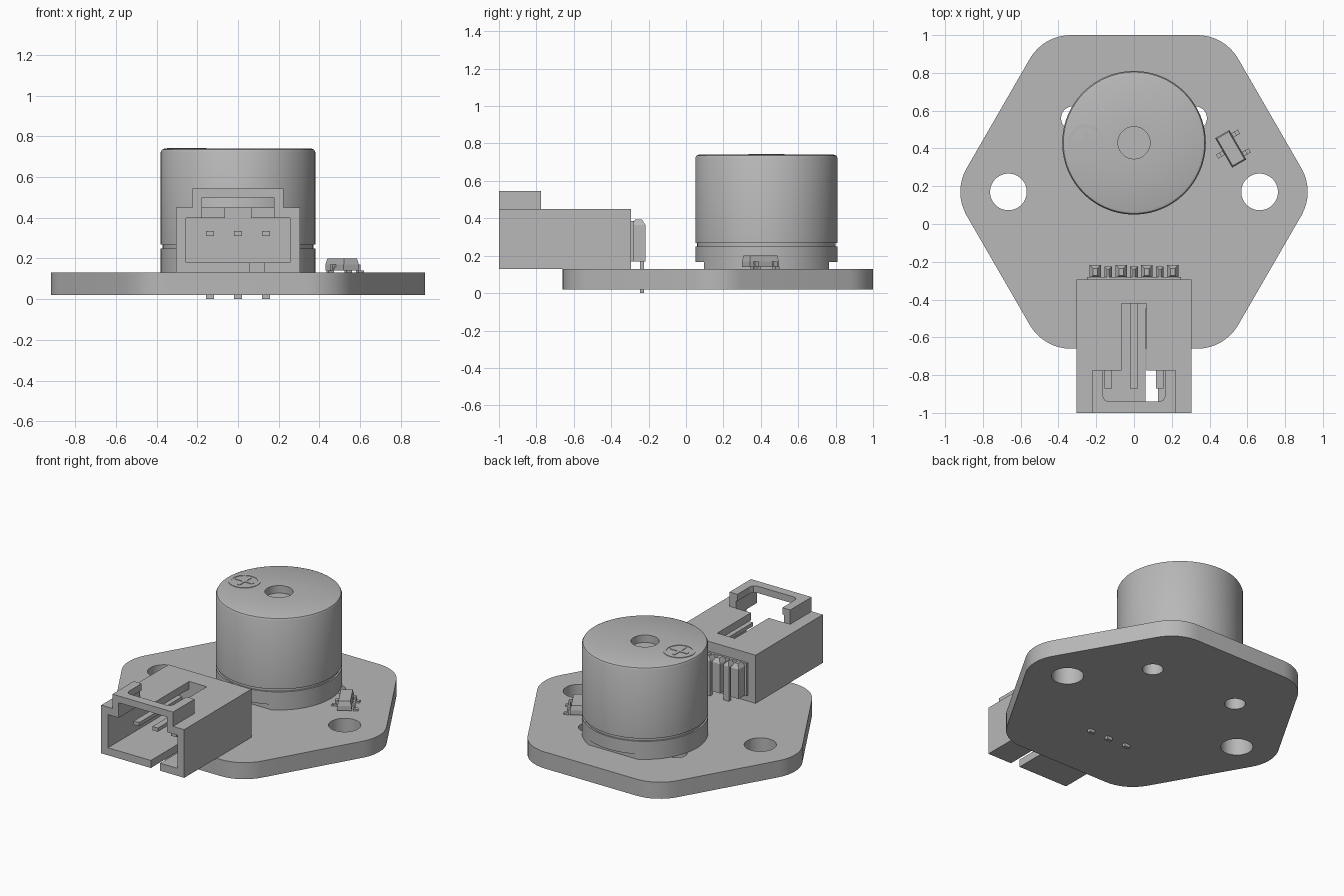
import bpy, bmesh, math
from mathutils import Matrix, Vector

cube = bpy.data.objects.get("Cube")
if cube:
    bpy.data.objects.remove(cube, do_unlink=True)

GREY = (0.48, 0.48, 0.48, 1)
grey = bpy.data.materials.new("plain grey")
grey.use_nodes = True
grey.diffuse_color = GREY
grey.node_tree.nodes["Principled BSDF"].inputs["Base Color"].default_value = GREY


def finish(name, bm):
    bmesh.ops.recalc_face_normals(bm, faces=bm.faces)
    mesh = bpy.data.meshes.new(name)
    bm.to_mesh(mesh)
    bm.free()
    mesh.materials.append(grey)
    obj = bpy.data.objects.new(name, mesh)
    bpy.context.collection.objects.link(obj)
    return obj


def box(name, x, y, z, taper=0.0, matrix=None):
    """Box from ranges; taper pulls the top in on all sides."""
    bm = bmesh.new()
    bmesh.ops.create_cube(bm, size=1)
    for v in bm.verts:
        s = v.co * 2
        inset = taper if s.z > 0 else 0
        v.co = Vector(((x[0] + x[1]) / 2 + s.x * ((x[1] - x[0]) / 2 - inset),
                       (y[0] + y[1]) / 2 + s.y * ((y[1] - y[0]) / 2 - inset),
                       z[0] if s.z < 0 else z[1]))
    if matrix:
        bm.transform(matrix)
    return finish(name, bm)


def prism(name, points, z0, z1):
    """Upright extrusion of a plan outline."""
    bm = bmesh.new()
    face = bm.faces.new([bm.verts.new((px, py, z0)) for px, py in points])
    top = bmesh.ops.extrude_face_region(bm, geom=[face])["geom"]
    bmesh.ops.translate(bm, vec=(0, 0, z1 - z0),
                        verts=[g for g in top if isinstance(g, bmesh.types.BMVert)])
    return finish(name, bm)


def circle(cx, cy, r, n=48):
    return [(cx + r * math.cos(math.tau * i / n), cy + r * math.sin(math.tau * i / n))
            for i in range(n)]


def lathe(name, profile, cx, cy, n=96):
    bm = bmesh.new()
    verts = [bm.verts.new((r, 0, z)) for r, z in profile]
    edges = [bm.edges.new(pair) for pair in zip(verts, verts[1:])]
    bmesh.ops.spin(bm, geom=verts + edges, cent=(0, 0, 0), axis=(0, 0, 1),
                   angle=math.tau, steps=n, use_duplicate=False)
    bmesh.ops.remove_doubles(bm, verts=bm.verts, dist=1e-4)
    bm.transform(Matrix.Translation((cx, cy, 0)))
    return finish(name, bm)


def boolean(obj, tool, operation="DIFFERENCE"):
    mod = obj.modifiers.new("cut", "BOOLEAN")
    mod.operation, mod.solver, mod.object = operation, "EXACT", tool
    bpy.context.view_layer.objects.active = obj
    bpy.ops.object.modifier_apply(modifier=mod.name)
    bpy.data.objects.remove(tool, do_unlink=True)


def smooth(obj):
    bpy.ops.object.select_all(action="DESELECT")
    obj.select_set(True)
    bpy.context.view_layer.objects.active = obj
    bpy.ops.object.shade_smooth_by_angle(angle=math.radians(30))


# Circuit board: rounded hexagon with mounting and peg holes
BOARD_Y, APOTHEM, ROUND = 0.17, 0.83, 0.25
corner = (APOTHEM - ROUND) / math.cos(math.pi / 6)
outline = []
for k in range(6):
    a = k * math.pi / 3
    for i in range(9):
        b = a + math.radians(-30 + 60 * i / 8)
        outline.append((corner * math.cos(a) + ROUND * math.cos(b),
                        BOARD_Y + corner * math.sin(a) + ROUND * math.sin(b)))
board = prism("board", outline, 0.02, 0.13)
for side in (-1, 1):
    boolean(board, prism("cutter", circle(side * 0.665, BOARD_Y, 0.097), -0.1, 0.3))
    boolean(board, prism("cutter", circle(side * 0.323, 0.56, 0.063), -0.1, 0.3))
smooth(board)

# Buzzer: turned can with sound hole, groove and two foot notches
CY, R, TOP = 0.43, 0.38, 0.74
buzzer = lathe("buzzer", [(0, 0.69), (0.085, 0.69), (0.085, TOP), (R - 0.018, TOP),
                          (R - 0.006, TOP - 0.005), (R, TOP - 0.017), (R, 0.268),
                          (R - 0.01, 0.268), (R - 0.01, 0.25), (R, 0.25),
                          (R, 0.13), (0, 0.13)], 0, CY)
for side in (-1, 1):
    ends = sorted((CY + side * 0.335, CY + side * 0.6))
    boolean(buzzer, box("cutter", (-0.5, 0.5), ends, (0.1, 0.165)))
smooth(buzzer)

# Polarity mark: thin ring and cross on the buzzer top
MX = -0.253
ring = lathe("polarity_ring", [(0.08, TOP - 0.002), (0.08, TOP + 0.003), (0.097, TOP + 0.003),
                               (0.097, TOP - 0.002), (0.08, TOP - 0.002)], MX, CY, 48)
smooth(ring)
for name, hx, hy in (("polarity_bar", 0.062, 0.009), ("polarity_crossbar", 0.009, 0.062)):
    box(name, (MX - hx, MX + hx), (CY - hy, CY + hy), (TOP - 0.002, TOP + 0.003))

# Connector housing: hollow shell with latch arch, roof slot and floor slot
housing = box("connector_housing", (-0.305, 0.305), (-1, -0.295), (0.13, 0.45))
boolean(housing, box("arch", (-0.223, 0.223), (-1, -0.775), (0.3, 0.545)), "UNION")
boolean(housing, box("cavity", (-0.255, 0.255), (-1.1, -0.42), (0.18, 0.40)))
boolean(housing, box("latch_cavity", (-0.177, 0.177), (-1.1, -0.775), (0.35, 0.50)))
window = [(-0.165, -0.7), (-0.165, -0.91), (-0.156, -0.931), (-0.135, -0.94)]
window += [(-px, py) for px, py in reversed(window)]
boolean(housing, prism("window", window, 0.47, 0.6))
boolean(housing, box("roof_slot", (-0.065, 0.065), (-0.8, -0.42), (0.35, 0.5)))
boolean(housing, box("floor_slot", (0.06, 0.128), (-1.1, -0.45), (0.1, 0.25)))

# Rear of the connector: backing plate and chamfered ribs
box("rear_plate", (-0.25, 0.25), (-0.3, -0.28), (0.17, 0.385))
for i, x in enumerate((-0.205, -0.068, 0.068, 0.205)):
    box(f"rib_{i + 1}", (x - 0.03, x + 0.03), (-0.29, -0.217), (0.17, 0.365))
    box(f"rib_cap_{i + 1}", (x - 0.03, x + 0.03), (-0.29, -0.217), (0.365, 0.393), 0.018)

# Contact pins: straight blade inside, bent leg down through the board
for i, x in enumerate((-0.137, 0, 0.137)):
    px = (x - 0.02, x + 0.02)
    box(f"pin_blade_{i + 1}", px, (-0.87, -0.29), (0.31, 0.335))
    leg = box(f"pin_leg_{i + 1}", px, (-0.247, -0.225), (0, 0.36))
    boolean(leg, box("bend", px, (-0.295, -0.225), (0.31, 0.36)), "UNION")
    box(f"pin_cap_{i + 1}", px, (-0.295, -0.225), (0.36, 0.385), 0.015)

# Small three-lead chip, set at an angle
place = Matrix.Translation((0.512, 0.398, 0.13)) @ Matrix.Rotation(math.radians(-60), 4, "Z")
box("chip_lower", (-0.09, 0.09), (-0.043, 0.043), (0.01, 0.04), matrix=place)
box("chip_upper", (-0.09, 0.09), (-0.043, 0.043), (0.04, 0.07), 0.007, place)
for i, (u, side) in enumerate(((-0.057, 1), (0.057, 1), (0, -1))):
    for name, near, far, z in (("shoulder", 0.035, 0.06, (0.028, 0.04)),
                               ("shin", 0.052, 0.063, (0, 0.04)),
                               ("foot", 0.055, 0.083, (0, 0.011))):
        box(f"chip_{name}_{i + 1}", (u - 0.012, u + 0.012),
            sorted((side * near, side * far)), z, matrix=place)
